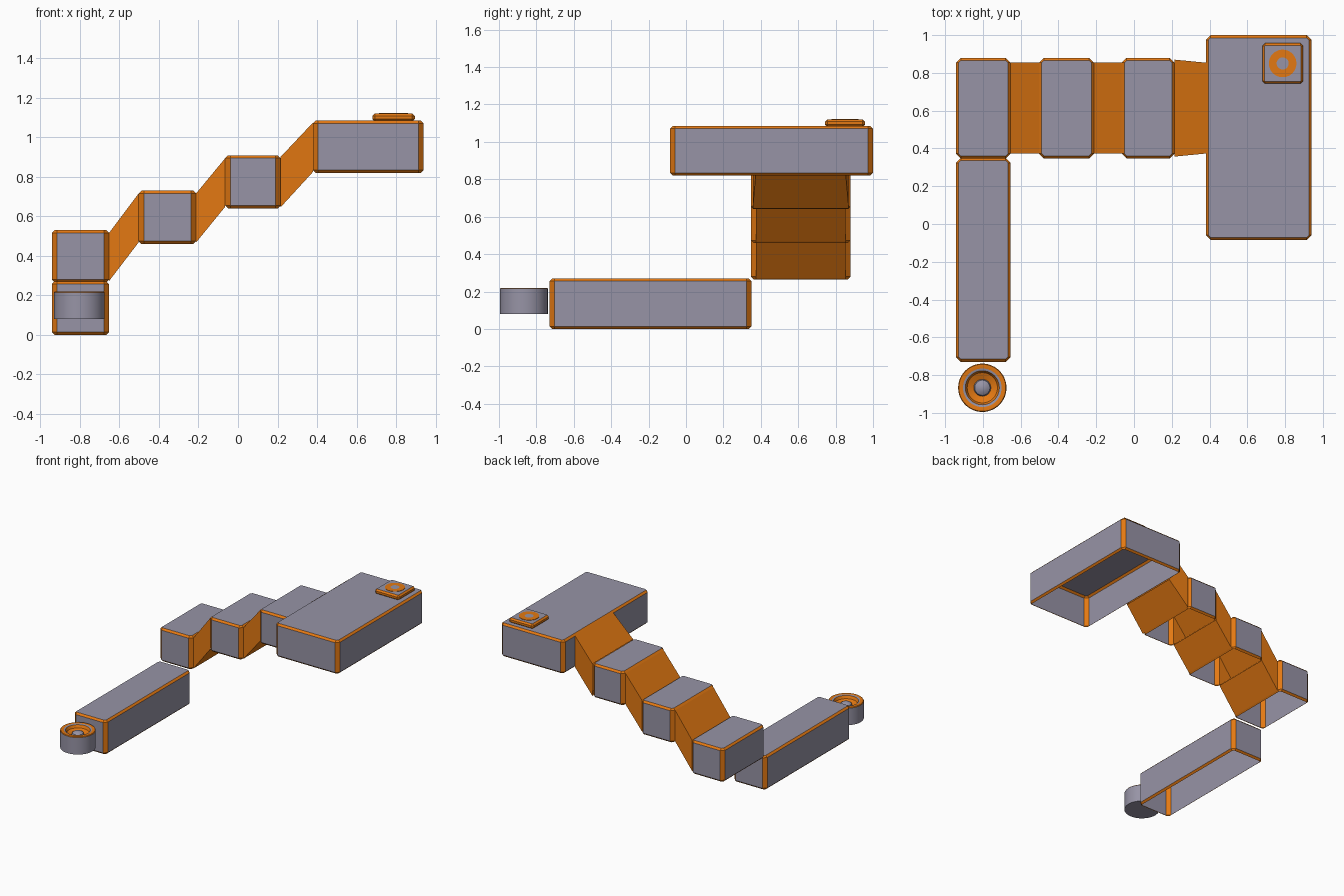
import bpy, bmesh, math

if "Cube" in bpy.data.objects:
    bpy.data.objects.remove(bpy.data.objects["Cube"])


def material(name, rgb):
    m = bpy.data.materials.new(name)
    m.diffuse_color = (*rgb, 1)
    m.use_nodes = True
    m.node_tree.nodes["Principled BSDF"].inputs["Base Color"].default_value = m.diffuse_color
    return m


GRAY = material("cool gray", (0.31, 0.295, 0.38))
ORANGE = material("orange", (0.77, 0.19, 0.006))


def finish(name, bm):
    me = bpy.data.meshes.new(name)
    bm.to_mesh(me)
    bm.free()
    me.materials.append(GRAY)
    me.materials.append(ORANGE)
    ob = bpy.data.objects.new(name, me)
    bpy.context.collection.objects.link(ob)
    return ob


def shell(name, x, y, z, skip=(), c=0.026, d=0.014, wall=0):
    """Open-bottomed box with orange chamfers; skip: 0=+x side, 4=-x side."""
    bm = bmesh.new()
    (x0, x1), (y0, y1), (z0, z1) = x, y, z
    rings = []
    for zz, e in ((z0, d), (z0 + d, 0), (z1 - d, 0), (z1, d)):
        pts = [(x1 - e, y0 + c), (x1 - e, y1 - c), (x1 - c, y1 - e), (x0 + c, y1 - e),
               (x0 + e, y1 - c), (x0 + e, y0 + c), (x0 + c, y0 + e), (x1 - c, y0 + e)]
        rings.append([bm.verts.new((*p, zz)) for p in pts])
    for k in range(3):
        a, b = rings[k], rings[k + 1]
        for i in range(8):
            if k == 1 and i in skip:
                continue
            j = (i + 1) % 8
            f = bm.faces.new((a[i], a[j], b[j], b[i]))
            f.material_index = wall if k == 1 and i % 2 == 0 else 1
    bm.faces.new(rings[3])
    return finish(name, bm)


def connector(name, a, b):
    """Sloped sleeve between two end rectangles (x, y0, y1, z0, z1)."""
    bm = bmesh.new()
    ends = []
    for x, y0, y1, z0, z1 in (a, b):
        ends.append([bm.verts.new((x, yy, zz)) for yy, zz in
                     ((y0, z0), (y1, z0), (y1, z1), (y0, z1))])
    for i in range(4):
        j = (i + 1) % 4
        f = bm.faces.new((ends[0][j], ends[0][i], ends[1][i], ends[1][j]))
        f.material_index = 1
    return finish(name, bm)


def lathe(name, centre, profile, mats, n=48):
    """Spin an (r, z) profile round a vertical axis; mats gives one colour per band."""
    bm = bmesh.new()
    rings = []
    for r, z in profile:
        if r == 0:
            rings.append([bm.verts.new((*centre, z))] * n)
        else:
            rings.append([bm.verts.new((centre[0] + r * math.cos(2 * math.pi * i / n),
                                        centre[1] + r * math.sin(2 * math.pi * i / n), z))
                          for i in range(n)])
    for a, b, m in zip(rings, rings[1:], mats):
        for i in range(n):
            j = (i + 1) % n
            vs = list(dict.fromkeys((a[i], a[j], b[j], b[i])))
            f = bm.faces.new(vs)
            f.material_index = m
            f.smooth = True
    ob = finish(name, bm)
    bpy.context.view_layer.objects.active = ob
    ob.select_set(True)
    bpy.ops.object.shade_smooth_by_angle(angle=math.radians(30))
    ob.select_set(False)


# lower walkway, three steps and upper platform
Y = (0.347, 0.88)
shell("lower_walkway", (-0.943, -0.653), (-0.73, 0.35), (0.0, 0.27))
shell("step_1", (-0.943, -0.653), Y, (0.265, 0.53), skip=(0,))
shell("step_2", (-0.503, -0.212), Y, (0.46, 0.73), skip=(0, 4))
shell("step_3", (-0.065, 0.215), Y, (0.64, 0.908), skip=(0, 4))
shell("upper_platform", (0.38, 0.94), (-0.085, 1.0), (0.82, 1.085))

# sloped connectors
YI = (0.373, 0.854)
connector("slope_1", (-0.653, *YI, 0.272, 0.516), (-0.503, *YI, 0.468, 0.716))
connector("slope_2", (-0.212, *YI, 0.468, 0.716), (-0.065, *YI, 0.648, 0.894))
connector("slope_3", (0.215, 0.357, 0.87, 0.645, 0.9), (0.38, *YI, 0.825, 1.075))

# round hub with recessed top
lathe("round_hub", (-0.803, -0.867),
      [(0, 0.08), (0.128, 0.08), (0.128, 0.215), (0.124, 0.22), (0.102, 0.22), (0.09, 0.216),
       (0.08, 0.195), (0.045, 0.18), (0.04, 0.195), (0.022, 0.207), (0, 0.21)],
      [0, 0, 1, 1, 0, 1, 1, 0, 0, 0])

# square button plate with ring
shell("button_plate", (0.68, 0.895), (0.743, 0.957), (1.08, 1.12), c=0.014, d=0.012, wall=1)
lathe("button_ring", (0.787, 0.85),
      [(0.073, 1.119), (0.073, 1.123), (0.032, 1.123), (0, 1.123)], [1, 1, 0])
